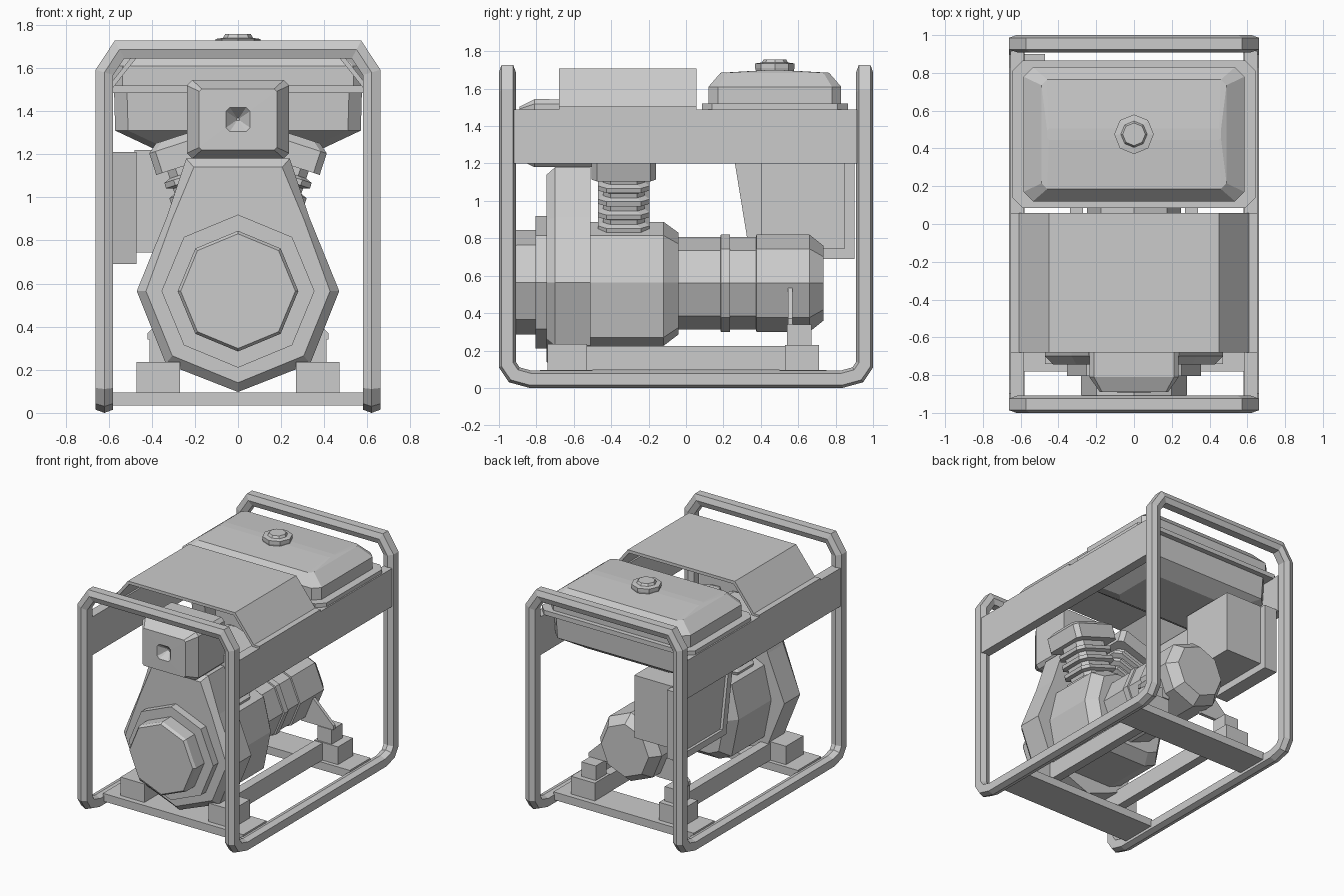
import bpy, bmesh, math
from mathutils import Vector

if "Cube" in bpy.data.objects:
    bpy.data.objects.remove(bpy.data.objects["Cube"])


def loft(name, rings, closed=False):
    """Skin a list of equal-length point rings, capping the ends."""
    bm = bmesh.new()
    vs = [[bm.verts.new(p) for p in r] for r in rings]
    n = len(vs[0])
    pairs = list(zip(vs, vs[1:])) + ([(vs[-1], vs[0])] if closed else [])
    for a, b in pairs:
        for i in range(n):
            j = (i + 1) % n
            bm.faces.new((a[i], a[j], b[j], b[i]))
    if not closed:
        bm.faces.new(vs[0])
        bm.faces.new(vs[-1])
    bmesh.ops.recalc_face_normals(bm, faces=bm.faces)
    me = bpy.data.meshes.new(name)
    bm.to_mesh(me)
    bm.free()
    ob = bpy.data.objects.new(name, me)
    bpy.context.collection.objects.link(ob)
    return ob


def along_y(name, sections):
    return loft(name, [[(x, y, z) for x, z in pts] for y, pts in sections])


def along_z(name, sections):
    return loft(name, [[(x, y, z) for x, y in pts] for z, pts in sections])


def rect(hx, hy, c, cx=0, cy=0):
    """Rectangle with cut corners."""
    pts = []
    for sx, sy in ((1, 1), (-1, 1), (-1, -1), (1, -1)):
        a, b = (sx * hx, sy * (hy - c)), (sx * (hx - c), sy * hy)
        pts += [a, b] if sx * sy > 0 else [b, a]
    return [(cx + x, cy + y) for x, y in pts]


def octagon(r, cx=0, cy=0):
    return [(cx + r * math.cos(i * math.pi / 4), cy + r * math.sin(i * math.pi / 4)) for i in range(8)]


def mirrored(half):
    """Closed outline from its right half, listed top to bottom."""
    return half + [(-x, z) for x, z in reversed(half) if x > 1e-4]


def box(name, x0, x1, y0, y1, z0, z1):
    q = [(x0, y0), (x1, y0), (x1, y1), (x0, y1)]
    return along_z(name, [(z0, q), (z1, q)])


# Tubular frame: one closed loop with a hexagonal section
quarter = [Vector(p) for p in ((.55, -.955, 1.686), (.62, -.955, 1.58), (.62, -.955, .125),
                               (.62, -.918, .07), (.62, -.83, .046))]
right = quarter + [Vector((p.x, -p.y, p.z)) for p in reversed(quarter)]
path = right + [Vector((-p.x, p.y, p.z)) for p in reversed(right)]
rings = []
for i, p in enumerate(path):
    d0 = (p - path[i - 1]).normalized()
    d1 = (path[(i + 1) % len(path)] - p).normalized()
    t = (d0 + d1).normalized()
    low = p.z < .3
    n = Vector((0, math.copysign(1, p.y), -1 if low else 0))
    n = (n - t * n.dot(t)).normalized()
    b = t.cross(n)
    k = 1 / d0.dot(t)
    n, b = (n * k, b) if low else (n, b * k)
    rings.append([p + n * u + b * v for u, v in
                  ((.046, 0), (.031, .041), (-.031, .041), (-.046, 0), (-.031, -.041), (.031, -.041))])
loft("tube_frame", rings, closed=True)

# Base plates, rails, mounts and generator brackets
box("front_cross_plate", -.59, .59, -.78, -.5, .035, .095)
box("rear_cross_plate", -.59, .59, .5, .75, .035, .095)
for s, side in ((1, "right"), (-1, "left")):
    def sbox(name, a, b, *rest):
        box(side + name, min(s * a, s * b), max(s * a, s * b), *rest)
    sbox("_upper_rail", .582, .655, -.92, .915, 1.2, 1.49)
    sbox("_base_rail", .27, .34, -.6, .6, .095, .225)
    sbox("_front_mount", .27, .47, -.74, -.53, .095, .235)
    sbox("_rear_mount", .27, .47, .53, .71, .095, .23)
    sbox("_rear_mount_top", .29, .41, .54, .67, .23, .34)
    tri = [(s * .15, .34), (s * .42, .34), (s * .42, .37), (s * .24, .545), (s * .15, .545)]
    along_y(side + "_generator_bracket", [(.545, tri), (.57, tri)])

# Fuel tank: lower tub, rim, domed top and cap
ty = .475
along_z("fuel_tank_lower", [(1.23, rect(.4, .22, .06, 0, ty)), (1.31, rect(.57, .34, .06, 0, ty)),
                            (1.49, rect(.575, .35, .06, 0, ty))])
along_z("fuel_tank_rim", [(1.485, rect(.645, .39, .055, 0, ty)), (1.52, rect(.645, .39, .055, 0, ty))])
along_z("fuel_tank_top", [(1.51, rect(.585, .355, .05, 0, ty)), (1.61, rect(.585, .355, .05, 0, ty)),
                          (1.685, rect(.49, .29, .03, 0, ty)), (1.7, rect(.46, .03, .01, 0, ty))])
along_z("fuel_cap", [(z, octagon(r, 0, ty)) for z, r in
                     ((1.69, .1), (1.71, .105), (1.735, .105), (1.74, .07), (1.757, .06))])

# Bent sheet cover beside the tank
cover = [(.655, 1.505), (.61, 1.505), (.45, 1.708)]
under = [(.655, 1.487), (.598, 1.487), (.44, 1.685)]
sheet = cover + [(-x, z) for x, z in reversed(cover)] + [(-x, z) for x, z in under] + under[::-1]
along_y("top_cover", [(-.68, sheet), (.057, sheet)])

# Air filter box with a pyramid-shaped recess
zf = 1.362
along_y("air_filter", [(-.5, rect(.235, .18, .025, 0, zf)), (-.81, rect(.237, .182, .025, 0, zf)),
                       (-.89, rect(.18, .142, .012, 0, zf)), (-.891, rect(.056, .056, .018, 0, zf)),
                       (-.83, rect(.006, .006, .002, 0, zf))])

# Fan shroud: teardrop outline with a bevelled front
zc = .565
outer = mirrored([(.24, 1.18), (.33, .91), (.47, zc), (.335, .228), (0, .097)])
inner = mirrored([(.205, 1.14), (.305, .9), (.427, zc), (.305, .265), (0, .14)])
along_y("fan_shroud", [(-.51, outer), (-.7, outer), (-.745, inner)])

# Recoil starter
along_y("starter_ring", [(-.74, octagon(.355, 0, zc)), (-.805, octagon(.355, 0, zc))])
along_y("starter_housing", [(-.8, octagon(.28, 0, zc)), (-.905, octagon(.28, 0, zc)),
                            (-.925, octagon(.266, 0, zc))])

# Crankcase
case = mirrored([(.15, .888), (.3, .815), (.36, zc), (.3, .27), (.2, .225)])
case_end = [(x * .82, zc + (z - zc) * .82) for x, z in case]
along_y("crankcase", [(-.515, case), (-.12, case), (-.04, case_end)])

# Two finned cylinders in a V, each with a head
for s, side in ((1, "right"), (-1, "left")):
    secs = [(.2, rect(.135, .11, .04))]
    for i in range(4):
        z = .32 + i * .075
        secs += [(z, rect(.14, .112, .04)), (z + .012, rect(.17, .138, .045)),
                 (z + .038, rect(.17, .138, .045)), (z + .05, rect(.14, .112, .04))]
    secs.append((.65, rect(.14, .112, .04)))
    head = [(.63, rect(.194, .172, .03)), (.735, rect(.194, .172, .03)), (.77, rect(.15, .13, .03))]
    for ob in (along_z(side + "_cylinder", secs), along_z(side + "_cylinder_head", head)):
        ob.location = (0, -.333, zc)
        ob.rotation_euler = (0, s * math.radians(18), 0)

# Generator barrel with band and end cap
zg = .56
along_y("generator", [(y, octagon(r, 0, zg)) for y, r in
                      ((-.08, .248), (.185, .248), (.186, .26), (.235, .26), (.236, .248),
                       (.375, .248), (.376, .26), (.66, .26), (.735, .2))])

# Control box and its outer panel with a recessed face
box("control_box", -.48, -.16, .4, .85, .745, 1.22)
edge = [(.26, 1.21), (.9, 1.21), (.9, .69), (.345, .69)]
inset = [(.32, 1.16), (.85, 1.16), (.85, .74), (.39, .74)]
loft("control_panel", [[(x, y, z) for y, z in pts] for x, pts in
                       ((-.47, edge), (-.58, edge), (-.581, inset), (-.56, inset))])
